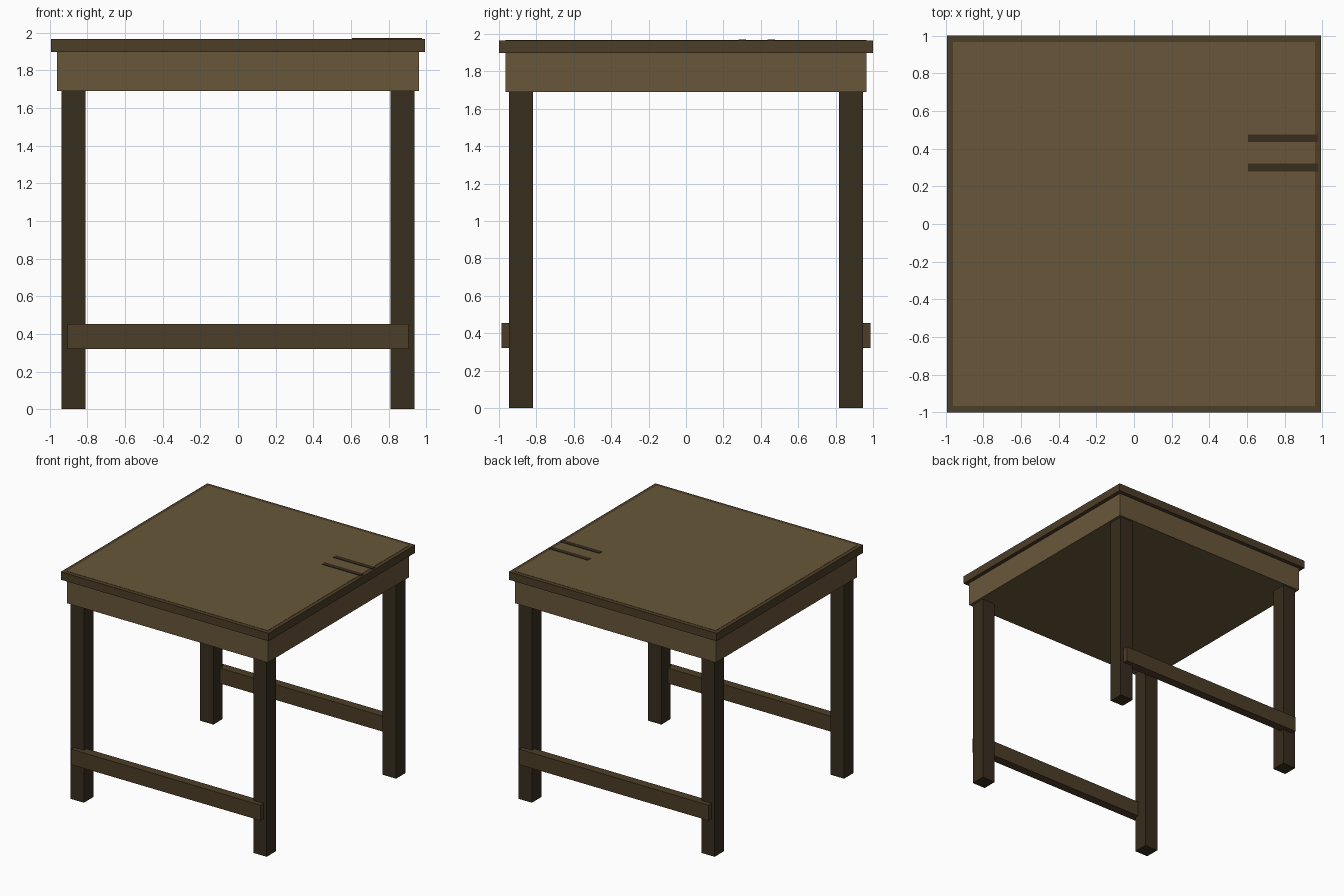
import bpy

if "Cube" in bpy.data.objects:
    bpy.data.objects.remove(bpy.data.objects["Cube"])


def material(name, r, g, b):
    m = bpy.data.materials.new(name)
    m.diffuse_color = (r, g, b, 1)
    m.use_nodes = True
    m.node_tree.nodes["Principled BSDF"].inputs["Base Color"].default_value = m.diffuse_color
    return m


LIGHT = material("light_wood", 0.140, 0.095, 0.042)
MID = material("mid_wood", 0.073, 0.047, 0.021)
DARK = material("dark_wood", 0.040, 0.026, 0.013)


def box(name, x, y, z, mat):
    """Box from (min, max) ranges on each axis."""
    lo, hi = zip(x, y, z)
    bpy.ops.mesh.primitive_cube_add(size=1, location=[(a + b) / 2 for a, b in zip(lo, hi)])
    ob = bpy.context.object
    ob.name = name
    ob.scale = [b - a for a, b in zip(lo, hi)]
    bpy.ops.object.transform_apply(location=False, rotation=False, scale=True)
    ob.data.materials.append(mat)
    return ob


def span(centre, half):
    return (centre - half, centre + half)


# Table top: dark rim slab with the lighter body showing through as a panel
box("top_rim", (-0.993, 0.993), (-1, 1), (1.897, 1.965), MID)
box("apron_body", (-0.96, 0.96), (-0.965, 0.965), (1.69, 1.967), LIGHT)

# Two dark inlay strips near the right edge
for i, y in enumerate((0.30, 0.455)):
    box(f"inlay_strip_{i + 1}", (0.605, 0.977), span(y, 0.02), (1.94, 1.971), DARK)

# Four square legs, and a stretcher let into the outside of each pair
for side, sy in (("front", -1), ("back", 1)):
    for hand, sx in (("left", -1), ("right", 1)):
        box(f"{side}_{hand}_leg", span(sx * 0.873, 0.064), span(sy * 0.883, 0.064), (0, 1.70), DARK)
    box(f"{side}_stretcher", (-0.905, 0.905), span(sy * 0.949, 0.038), (0.32, 0.453), MID)
